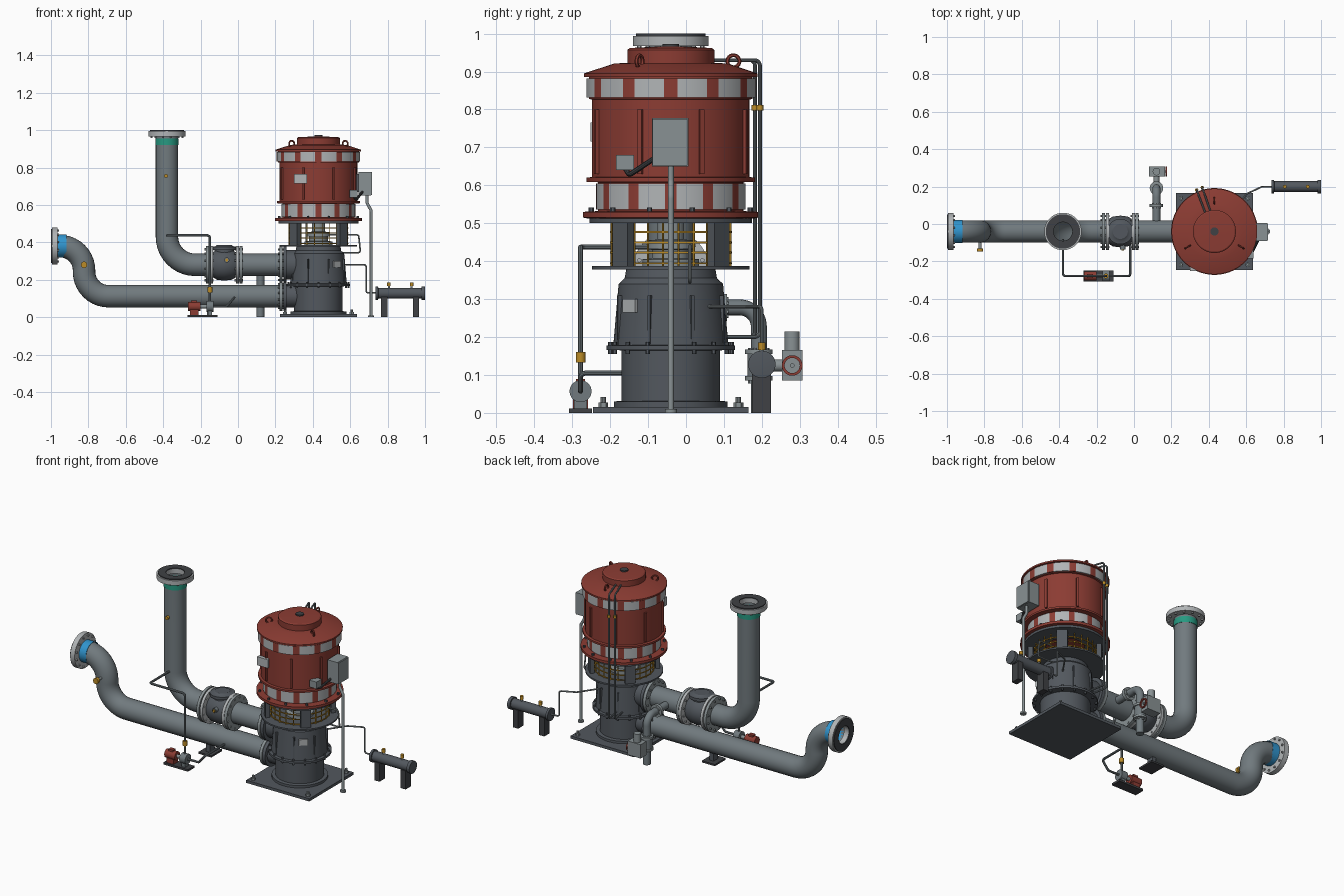
import bpy, bmesh, math
from mathutils import Vector, Matrix

if "Cube" in bpy.data.objects:
    bpy.data.objects.remove(bpy.data.objects["Cube"])

COLS = {
    "red": (0.26, 0.045, 0.033), "panel_grey": (0.44, 0.46, 0.47), "pipe_grey": (0.165, 0.195, 0.21),
    "iron_grey": (0.085, 0.097, 0.112), "black_steel": (0.05, 0.053, 0.058), "brass": (0.50, 0.26, 0.02),
    "teal": (0.02, 0.32, 0.22), "blue": (0.03, 0.30, 0.62), "steel_grey": (0.25, 0.285, 0.295),
}
MATS = {}
for n, c in COLS.items():
    MATS[n] = bpy.data.materials.new(n)
    MATS[n].diffuse_color = (*c, 1)

X, Y, Z = Vector((1, 0, 0)), Vector((0, 1, 0)), Vector((0, 0, 1))
CX, CY = 0.43, -0.04          # pump axis


def finish(name, me, mats):
    for m in mats.split():
        me.materials.append(MATS[m])
    me.shade_smooth()
    me.set_sharp_from_angle(angle=math.radians(32))
    ob = bpy.data.objects.new(name, me)
    bpy.context.collection.objects.link(ob)
    return ob


def from_bm(name, bm, mats):
    bmesh.ops.recalc_face_normals(bm, faces=bm.faces)
    me = bpy.data.meshes.new(name)
    bm.to_mesh(me)
    bm.free()
    return finish(name, me, mats)


def lathe(name, prof, mat, loc=(CX, CY, 0), axis=Z, seg=48, paint=None, ring=False):
    """Revolve (radius, height) points; ring=True closes the profile on itself."""
    bm = bmesh.new()
    rows = []
    for r, h in prof:
        rows.append([bm.verts.new((r * math.cos(math.tau * (i - .5) / seg),
                                   r * math.sin(math.tau * (i - .5) / seg), h)) for i in range(seg)])
    pairs = list(zip(rows, rows[1:])) + ([(rows[-1], rows[0])] if ring else [])
    for a, b in pairs:
        for i in range(seg):
            j = (i + 1) % seg
            f = bm.faces.new((a[i], a[j], b[j], b[i]))
            if paint:
                f.material_index = paint(360 * i / seg)
    if not ring:
        bm.faces.new(rows[0][::-1])
        bm.faces.new(rows[-1])
    q = Vector(axis).to_track_quat('Z', 'Y').to_matrix().to_4x4()
    bm.transform(Matrix.Translation(loc) @ q)
    return from_bm(name, bm, mat)


def cyl(name, a, b, r, mat, seg=24):
    a, b = Vector(a), Vector(b)
    return lathe(name, [(r, 0), (r, (b - a).length)], mat, a, b - a, seg)


def box(name, lo, hi, mat, turn=0, about=(CX, CY, 0)):
    bm = bmesh.new()
    bmesh.ops.create_cube(bm, size=1)
    lo, hi = Vector(lo), Vector(hi)
    bm.transform(Matrix.Translation((lo + hi) / 2) @ Matrix.Diagonal((*(hi - lo), 1)))
    if turn:
        p = Matrix.Translation(about)
        bm.transform(p @ Matrix.Rotation(turn, 4, 'Z') @ p.inverted())
    return from_bm(name, bm, mat)


def tube(name, pts, r, mat, bend=0.025, res=6, cap=True):
    """Round pipe along a polyline with filleted corners."""
    pts = [Vector(p) for p in pts]
    path = [pts[0]]
    for p, c, n in zip(pts, pts[1:], pts[2:]):
        u, v = (p - c).normalized(), (n - c).normalized()
        half = u.angle(v) / 2
        ctr = c + (u + v).normalized() * bend / math.sin(half)
        s, e = c + u * bend / math.tan(half) - ctr, c + v * bend / math.tan(half) - ctr
        steps = 10
        sweep = s.angle(e)
        for i in range(steps + 1):
            t = i / steps
            path.append(ctr + (s * math.sin((1 - t) * sweep) + e * math.sin(t * sweep)) / math.sin(sweep))
    path.append(pts[-1])
    cu = bpy.data.curves.new(name, 'CURVE')
    cu.dimensions = '3D'
    cu.bevel_depth, cu.bevel_resolution, cu.use_fill_caps = r, res, cap
    sp = cu.splines.new('POLY')
    sp.points.add(len(path) - 1)
    for q, p in zip(sp.points, path):
        q.co = (*p, 1)
    tmp = bpy.data.objects.new(name + "_path", cu)
    bpy.context.collection.objects.link(tmp)
    bpy.context.view_layer.update()
    me = bpy.data.meshes.new_from_object(tmp.evaluated_get(bpy.context.evaluated_depsgraph_get()))
    bpy.data.objects.remove(tmp)
    me.materials.clear()
    return finish(name, me, mat)


def flange(name, loc, axis, r, t, mat, hole=0.05, bolts=12, face=False):
    loc, axis = Vector(loc), Vector(axis)
    lathe(name, [(hole, 0), (r, 0), (r, t), (hole, t)], mat, loc, axis, ring=True)
    q = axis.to_track_quat('Z', 'Y')
    for i in range(bolts):
        a = math.tau * (i + .5) / bolts
        p = loc + q @ Vector((math.cos(a) * (r - .014), math.sin(a) * (r - .014), 0))
        cyl(name + "_bolt", p - axis * .008, p + axis * (t + .004), .006, mat, 6)
    if face:
        lathe(name + "_gasket", [(hole, t), (r - .008, t), (r - .008, t + .006), (hole, t + .006)],
              "black_steel", loc, axis, ring=True)


# pump base and casing
box("base_plate", (CX - .205, CY - .205, 0), (CX + .205, CY + .205, .016), "iron_grey")
for sx in (-1, 1):
    for sy in (-1, 1):
        p = Vector((CX + sx * .178, CY + sy * .178, .016))
        cyl("anchor_nut", p, p + Z * .012, .013, "steel_grey", 6)
        cyl("anchor_bolt", p, p + Z * .026, .007, "steel_grey", 10)
lathe("pump_casing", [(.15, .016), (.15, .03), (.13, .032), (.13, .165), (.17, .166), (.17, .178),
                      (.152, .179), (.138, .34), (.122, .355), (.118, .378)], "iron_grey")
for i in range(8):
    box("casing_rib", (CX + .13, CY - .004, .178), (CX + .152, CY + .004, .31), "iron_grey", math.tau * (i + .5) / 8)
for i in range(16):
    a = math.tau * i / 16
    p = Vector((CX + .16 * math.cos(a), CY + .16 * math.sin(a), .155))
    cyl("casing_bolt", p, p + Z * .032, .006, "iron_grey", 6)
box("casing_plate", (CX + .142, CY - .025, .265), (CX + .15, CY + .025, .3), "panel_grey", -.83)

# motor stool, guard and coupling
lathe("stool_floor", [(.208, .378), (.208, .387)], "iron_grey")
lathe("stool_roof", [(.10, .5), (.215, .5), (.215, .515), (.10, .515)], "iron_grey", ring=True)
for i in range(4):
    box("stool_post", (CX + .165, CY - .028, .385), (CX + .19, CY + .028, .502), "iron_grey", math.pi / 4 + i * math.pi / 2)
for z in (.392, .42, .447, .474):
    lathe("guard_ring", [(.156, z), (.161, z), (.161, z + .005), (.156, z + .005)], "brass", ring=True)
for i in range(24):
    a = math.tau * (i + .5) / 24
    p = Vector((CX + .158 * math.cos(a), CY + .158 * math.sin(a), .387))
    cyl("guard_bar", p, p + Z * .113, .0028, "brass", 6)
lathe("coupling", [(.075, .385), (.075, .405), (.05, .407), (.05, .43), (.062, .432), (.062, .455),
                   (.035, .457), (.035, .5)], "steel_grey")

# motor
lathe("motor_shell", [(.222, .513), (.232, .515), (.232, .53), (.192, .532), (.192, .608), (.222, .609),
                      (.222, .62), (.208, .622), (.208, .826), (.216, .828), (.216, .885), (.229, .886),
                      (.229, .895), (.15, .921), (.115, .923), (.115, .957), (.108, .962), (.03, .966)], "red", seg=64)


def bars(deg):
    return 0 if (deg + 4.5) % 30 < 8.9 else 1


for n, r, lo, hi in (("lower_vent", .197, .536, .605), ("upper_vent", .223, .831, .882)):
    lathe(n, [(r - .01, lo), (r, lo), (r, hi), (r - .01, hi)], "red panel_grey", seg=120, paint=bars, ring=True)
for i in range(8):
    box("motor_rib", (CX + .2, CY - .006, .63), (CX + .217, CY + .006, .80), "red", math.tau * (i + .5) / 8)
for i in range(12):
    a = math.tau * (i + .5) / 12
    p = Vector((CX + .217 * math.cos(a), CY + .217 * math.sin(a), .525))
    cyl("motor_bolt", p, p + Z * .017, .007, "iron_grey", 6)
cyl("top_plug", (CX, CY, .963), (CX, CY, .973), .022, "black_steel")
for deg in (90, 210, 330):
    a = math.radians(deg)
    p = (CX + .165 * math.cos(a), CY + .165 * math.sin(a), .927)
    ax = (-math.sin(a), math.cos(a), 0) if deg != 90 else (1, 0, 0)
    lathe("lifting_eye", [(.016 + .005 * math.cos(k * math.pi / 3), .005 * math.sin(k * math.pi / 3))
                          for k in range(6)], "red", p, ax, 20, ring=True)
box("motor_nameplate", (.30, CY - .212, .715), (.37, CY - .19, .765), "panel_grey")

# terminal boxes and conduits
box("box_bracket", (.62, -.075, .67), (.66, -.01, .765), "iron_grey")
box("terminal_box", (.645, -.09, .65), (.71, .006, .777), "steel_grey")
box("terminal_cover", (.71, -.088, .652), (.717, .004, .775), "steel_grey")
box("small_box", (.595, -.185, .64), (.64, -.137, .68), "steel_grey")
tube("cable", [(.62, -.16, .645), (.632, -.15, .627), (.665, -.085, .67)], .007, "black_steel", .01, 3)
tube("conduit", [(.69, CY, .65), (.69, CY, .61), (.712, CY, .57), (.712, CY, 0)], .008, "steel_grey", .02)
cyl("conduit_foot", (.712, CY, 0), (.712, CY, .01), .016, "steel_grey")

# suction line
tube("suction_pipe", [(.25, CY, .112), (-.823, CY, .112), (-.823, CY, .38), (-.985, CY, .38)], .06,
     "pipe_grey", .13, 10, False)
flange("suction_end_flange", (-.965, CY, .38), -X, .1, .029, "panel_grey", face=True)
lathe("blue_band", [(.06, 0), (.0625, 0), (.0625, .045), (.06, .045)], "blue", (-.963, CY, .38), X, ring=True)
# discharge line
tube("discharge_pipe", [(.25, CY, .28), (-.38, CY, .28), (-.38, CY, .98)], .06, "pipe_grey", .15, 10, False)
flange("discharge_end_flange", (-.38, CY, .967), Z, .1, .027, "panel_grey", face=True)
lathe("teal_band", [(.06, 0), (.0625, 0), (.0625, .035), (.06, .035)], "teal", (-.38, CY, .92), Z, ring=True)
# pump nozzles
for n, z, r in (("suction_nozzle", .112, .08), ("discharge_nozzle", .28, .098)):
    flange(n + "_flange", (.222, CY, z), X, r, .017, "steel_grey")
    flange(n + "_counter", (.242, CY, z), X, r, .018, "iron_grey", bolts=0)
    cyl(n, (.25, CY, z), (.38, CY, z), r - .02, "iron_grey", 40)

# check valve
for x in (-.165, -.143, -.003, .015):
    flange("valve_flange", (x - .007, CY, .28), X, .1, .016, "steel_grey" if abs(x + .075) > .08 else "panel_grey")
lathe("valve_body", [(.062, 0), (.08, .03), (.085, .07), (.08, .11), (.062, .14)], "iron_grey", (-.143, CY, .28), X)
lathe("valve_bonnet", [(.052, .3), (.052, .358), (.068, .36), (.068, .376), (.05, .378), (.04, .385)],
      "iron_grey", (-.073, CY, 0))
cyl("valve_boss", (-.06, -.1, .305), (-.06, -.135, .305), .014, "pipe_grey")
cyl("valve_plug", (-.06, -.13, .305), (-.06, -.142, .305), .009, "brass", 6)

# instrument taps
cyl("gauge_tap", (-.385, -.09, .755), (-.385, -.115, .755), .01, "brass", 12)
cyl("drain_stub", (-.823, -.09, .28), (-.823, -.13, .28), .008, "steel_grey", 12)
cyl("drain_cap", (-.823, -.13, .28), (-.823, -.148, .28), .017, "brass", 12)

# bypass with actuated valve
tube("bypass_pipe", [(.12, CY, .278), (.12, .192, .278), (.12, .192, 0)], .021, "pipe_grey", .05, 6)
flange("bypass_flange", (.12, .09, .278), Y, .036, .018, "steel_grey", .018, 6)
for z in (.085, .155):
    flange("bypass_valve_flange", (.12, .192, z), Z, .036, .012, "steel_grey", .018, 6)
cyl("bypass_valve", (.12, .192, .09), (.12, .192, .16), .03, "pipe_grey")
cyl("actuator_neck", (.12, .19, .125), (.12, .26, .125), .016, "steel_grey")
box("actuator_box", (.08, .253, .085), (.165, .307, .166), "steel_grey")
cyl("actuator_motor", (.12, .28, .166), (.12, .28, .215), .02, "steel_grey")
lathe("handwheel", [(.02, 0), (.027, 0), (.027, .008), (.02, .008)], "red", (.168, .28, .125), X, ring=True)
cyl("handwheel_hub", (.16, .28, .125), (.174, .28, .125), .006, "steel_grey", 12)

# suction pipe support
box("support_foot", (-.195, -.09, 0), (-.11, .01, .01), "black_steel")
box("support_post", (-.165, -.06, .01), (-.14, -.02, .056), "iron_grey")

# small auxiliary pump and its lines
box("aux_base", (-.27, -.308, 0), (-.11, -.248, .012), "black_steel")
cyl("aux_motor", (-.268, -.278, .057), (-.2, -.278, .057), .025, "red")
box("aux_motor_foot", (-.256, -.298, .012), (-.21, -.258, .04), "red")
box("aux_motor_box", (-.25, -.29, .07), (-.22, -.266, .09), "red")
cyl("aux_shaft", (-.2, -.278, .057), (-.165, -.278, .057), .01, "steel_grey")
cyl("aux_pump", (-.168, -.278, .057), (-.13, -.278, .057), .029, "pipe_grey")
box("aux_pump_foot", (-.16, -.295, .012), (-.138, -.261, .04), "pipe_grey")
tube("aux_outlet", [(-.15, -.278, .06), (-.15, -.278, .437), (-.38, -.278, .437), (-.38, -.08, .437)], .0065, "pipe_grey", .015, 3)
cyl("aux_valve", (-.15, -.278, .133), (-.15, -.278, .16), .013, "brass", 12)
tube("aux_inlet", [(-.135, -.278, .057), (-.06, -.278, .057), (-.02, -.278, .105), (-.02, -.08, .105)], .0065, "pipe_grey", .015, 3)

# vent tubes behind the motor
for dx, y in ((0, .182), (.03, .195)):
    tube("vent_tube", [(.385 + dx, .05, .93), (.335 + dx, y, .93), (.335 + dx, y, .2), (.36 + dx, .06, .2)],
         .005, "pipe_grey", .015, 3)
    cyl("vent_fitting", (.335 + dx, y, .797), (.335 + dx, y, .812), .009, "brass", 12)

# seal lines
tube("seal_line", [(.47, .01, .44), (.645, .01, .44), (.655, .01, .345), (.55, .01, .345)], .0045, "steel_grey", .012, 3)
tube("vessel_line", [(.53, .06, .28), (.6, .16, .28), (.685, .2, .28), (.685, .2, .13), (.74, .2, .13)], .0045, "steel_grey", .012, 3)

# seal vessel on legs
lathe("vessel", [(.03, 0), (.036, .001), (.036, .014), (.029, .015), (.029, .245), (.036, .246), (.036, .264), (.03, .265)],
      "iron_grey", (.735, .2, .128), X)
for x in (.782, .952):
    box("vessel_leg", (x - .017, .174, 0), (x + .017, .224, .108), "black_steel")
for x in (.807, .928):
    cyl("vessel_stub", (x, .2, .15), (x, .2, .168), .006, "steel_grey", 12)
    cyl("vessel_valve", (x, .2, .166), (x, .2, .186), .01, "brass", 12)

for m in bpy.data.materials:
    if m.users and not m.is_grease_pencil:
        m.use_nodes = True
        m.node_tree.nodes["Principled BSDF"].inputs["Base Color"].default_value = m.diffuse_color
